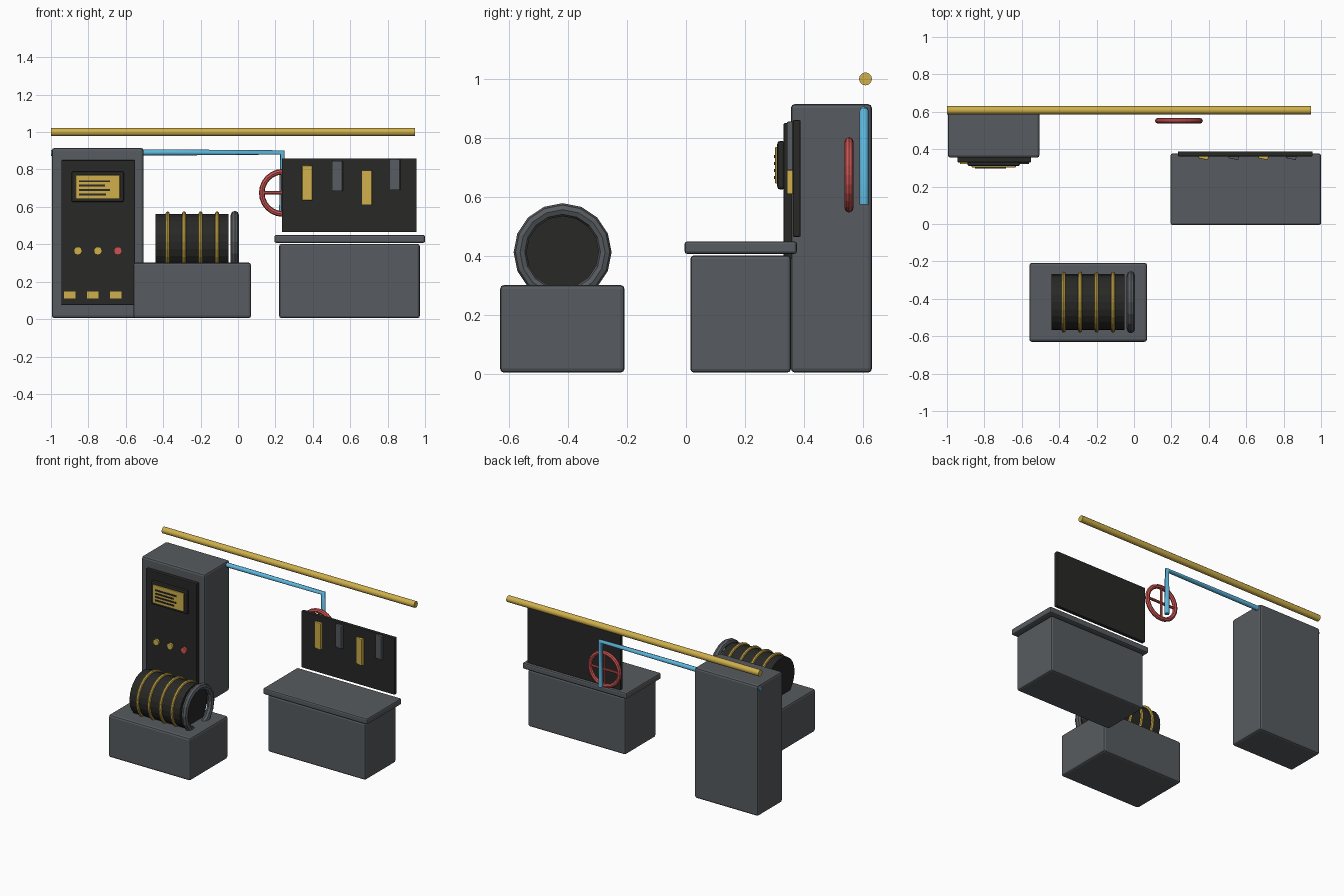
import bpy, math
from mathutils import Vector

if "Cube" in bpy.data.objects:
    bpy.data.objects.remove(bpy.data.objects["Cube"])

def material(name, rgb):
    m = bpy.data.materials.new(name)
    m.diffuse_color = (*rgb, 1)
    m.use_nodes = True
    m.node_tree.nodes["Principled BSDF"].inputs["Base Color"].default_value = m.diffuse_color
    return m

GREY = material("steel grey", (0.095, 0.105, 0.115))
DARK = material("near black", (0.021, 0.021, 0.020))
YELLOW = material("warm yellow", (0.62, 0.43, 0.07))
RED = material("signal red", (0.60, 0.09, 0.085))
BLUE = material("pipe blue", (0.11, 0.47, 0.72))

def finish(name, mat, smooth=False):
    ob = bpy.context.object
    ob.name = name
    ob.data.materials.append(mat)
    if smooth:
        bpy.ops.object.shade_smooth_by_angle(angle=math.radians(35))
    return ob

def box(name, x, y, z, mat, bevel=0.0, turn=0.0):
    """Box from (min, max) ranges, optionally bevelled and turned about z."""
    lo, hi = Vector((x[0], y[0], z[0])), Vector((x[1], y[1], z[1]))
    bpy.ops.mesh.primitive_cube_add(size=1, location=(lo + hi) / 2)
    ob = finish(name, mat)
    ob.scale = hi - lo
    bpy.ops.object.transform_apply(location=False, rotation=False, scale=True)
    ob.rotation_euler.z = turn
    if bevel:
        b = ob.modifiers.new("bevel", 'BEVEL')
        b.width, b.segments = bevel, 2
    return ob

def rod(name, a, b, r, mat, sides=12, smooth=False):
    a, b = Vector(a), Vector(b)
    bpy.ops.mesh.primitive_cylinder_add(vertices=sides, radius=r, depth=(b - a).length,
                                        location=(a + b) / 2)
    bpy.context.object.rotation_euler = (b - a).to_track_quat('Z', 'Y').to_euler()
    return finish(name, mat, smooth)

def ring(name, loc, R, r, rot, mat, major=24, minor=8):
    bpy.ops.mesh.primitive_torus_add(location=loc, rotation=rot, major_radius=R, minor_radius=r,
                                     major_segments=major, minor_segments=minor)
    return finish(name, mat)

# control cabinet with front panel
box("cabinet", (-0.995, -0.505), (0.355, 0.63), (0.005, 0.915), GREY, 0.014)
box("cabinet_panel", (-0.945, -0.55), (0.33, 0.36), (0.075, 0.85), DARK, 0.005)
box("screen_frame", (-0.89, -0.61), (0.309, 0.335), (0.625, 0.79), DARK, 0.01)
box("screen", (-0.868, -0.632), (0.302, 0.315), (0.645, 0.77), YELLOW, 0.003)
for i, w in enumerate((0.165, 0.14, 0.165, 0.145)):
    z = 0.737 - i * 0.0235
    box(f"screen_line_{i}", (-0.85, -0.85 + w), (0.298, 0.304), (z - 0.005, z + 0.005), DARK)

# indicator buttons
for i, (x, m) in enumerate(((-0.856, YELLOW), (-0.749, YELLOW), (-0.642, RED))):
    rod(f"button_{i}", (x, 0.315, 0.365), (x, 0.335, 0.365), 0.022, m)

# warning strip along the panel foot
for i in range(6):
    x = -0.93 + i * 0.0615
    box(f"warning_block_{i}", (x, x + 0.061), (0.322, 0.332), (0.109, 0.148),
        DARK if i % 2 else YELLOW)

# cable drum on its base
CY, CZ = -0.418, 0.413
box("drum_base", (-0.56, 0.07), (-0.63, -0.208), (0.005, 0.302), GREY, 0.014)
rod("drum", (-0.44, CY, CZ), (-0.05, CY, CZ), 0.15, DARK, 24)
for i in range(4):
    ring(f"drum_coil_{i}", (-0.376 + i * 0.088, CY, CZ), 0.152, 0.011,
         (0, math.pi / 2, 0), YELLOW)
ring("drum_flange", (-0.017, CY, CZ), 0.144, 0.022, (0, math.pi / 2, 0), GREY, 16, 8)

# work bench
box("bench_body", (0.22, 0.972), (0.015, 0.355), (0.005, 0.402), GREY, 0.012)
box("bench_top", (0.195, 1.0), (-0.005, 0.376), (0.407, 0.45), GREY, 0.01)

# tool board with hanging tools
box("tool_board", (0.235, 0.955), (0.362, 0.388), (0.465, 0.86), DARK, 0.004)
for i, (x, z0, z1) in enumerate(((0.371, 0.635, 0.82), (0.533, 0.685, 0.845),
                                 (0.691, 0.61, 0.795), (0.841, 0.69, 0.855))):
    box(f"hanging_tool_{i}", (x - 0.027, x + 0.027), (0.347, 0.367), (z0, z1),
        GREY if i % 2 else YELLOW, 0.003, -0.2)

# overhead yellow pipe
rod("overhead_pipe", (-1.0, 0.608, 1.0), (0.947, 0.608, 1.0), 0.022, YELLOW, 12, True)

# blue pipe that turns down to the valve
cu = bpy.data.curves.new("blue_pipe", 'CURVE')
cu.dimensions, cu.bevel_depth, cu.bevel_resolution, cu.use_fill_caps = '3D', 0.016, 2, True
sp = cu.splines.new('POLY')
path = ((-1.0, 0.888), (-0.35, 0.891), (0.236, 0.891), (0.236, 0.575))
sp.points.add(len(path) - 1)
for p, (x, z) in zip(sp.points, path):
    p.co = (x, 0.603, z, 1)
ob = bpy.data.objects.new("blue_pipe", cu)
bpy.context.collection.objects.link(ob)
cu.materials.append(BLUE)

# valve wheel
WX, WY, WZ = 0.24, 0.552, 0.675
ring("valve_wheel", (WX, WY, WZ), 0.113, 0.015, (math.pi / 2, 0, 0), RED, 24, 8)
rod("valve_spoke_across", (WX - 0.113, WY, WZ), (WX + 0.113, WY, WZ), 0.009, RED, 8)
rod("valve_spoke_upright", (WX, WY, WZ - 0.113), (WX, WY, WZ + 0.113), 0.009, RED, 8)
